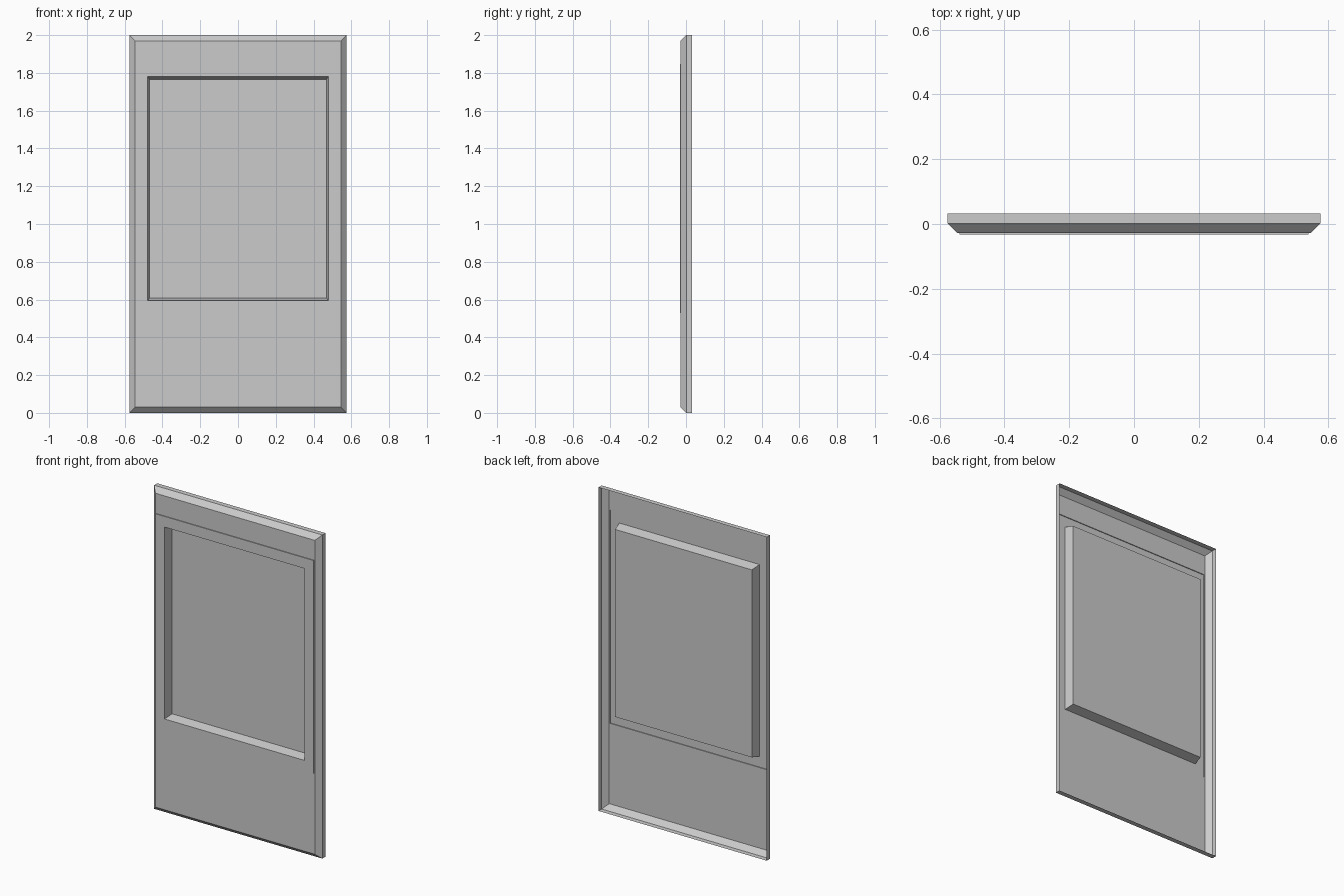
import bpy
import bmesh

if "Cube" in bpy.data.objects:
    bpy.data.objects.remove(bpy.data.objects["Cube"])


def stepped_sheet(name, rings, close_last=False):
    """Skin a run of nested rectangles (half_width, z_low, z_high, y)."""
    bm = bmesh.new()
    loops = []
    for w, z0, z1, y in rings:
        corners = ((-w, z0), (w, z0), (w, z1), (-w, z1))
        loops.append([bm.verts.new((x, y, z)) for x, z in corners])
    for a, b in zip(loops, loops[1:]):
        for i in range(4):
            j = (i + 1) % 4
            bm.faces.new((a[i], a[j], b[j], b[i]))
    if close_last:
        bm.faces.new(loops[-1])
    mesh = bpy.data.meshes.new(name)
    bm.to_mesh(mesh)
    bm.free()
    obj = bpy.data.objects.new(name, mesh)
    bpy.context.collection.objects.link(obj)
    return obj


BACK, CHAMFER, FRONT, RAISED, FLOOR = 0.033, 0.002, -0.028, -0.033, 0.025

# Open-backed tray: side walls, bevelled rim, front face around the frame
stepped_sheet("panel_shell", [
    (0.575, 0.0, 2.0, BACK),
    (0.575, 0.0, 2.0, CHAMFER),
    (0.545, 0.03, 1.97, FRONT),
    (0.538, 0.528, 1.846, FRONT),
])

# Slightly raised border around the opening
stepped_sheet("raised_frame", [
    (0.538, 0.528, 1.846, FRONT),
    (0.538, 0.528, 1.846, RAISED),
    (0.479, 0.594, 1.780, RAISED),
])

# Tapered recess with its flat floor, bulging out behind the sheet
stepped_sheet("recessed_panel", [
    (0.479, 0.594, 1.780, RAISED),
    (0.468, 0.607, 1.766, FLOOR),
], close_last=True)
